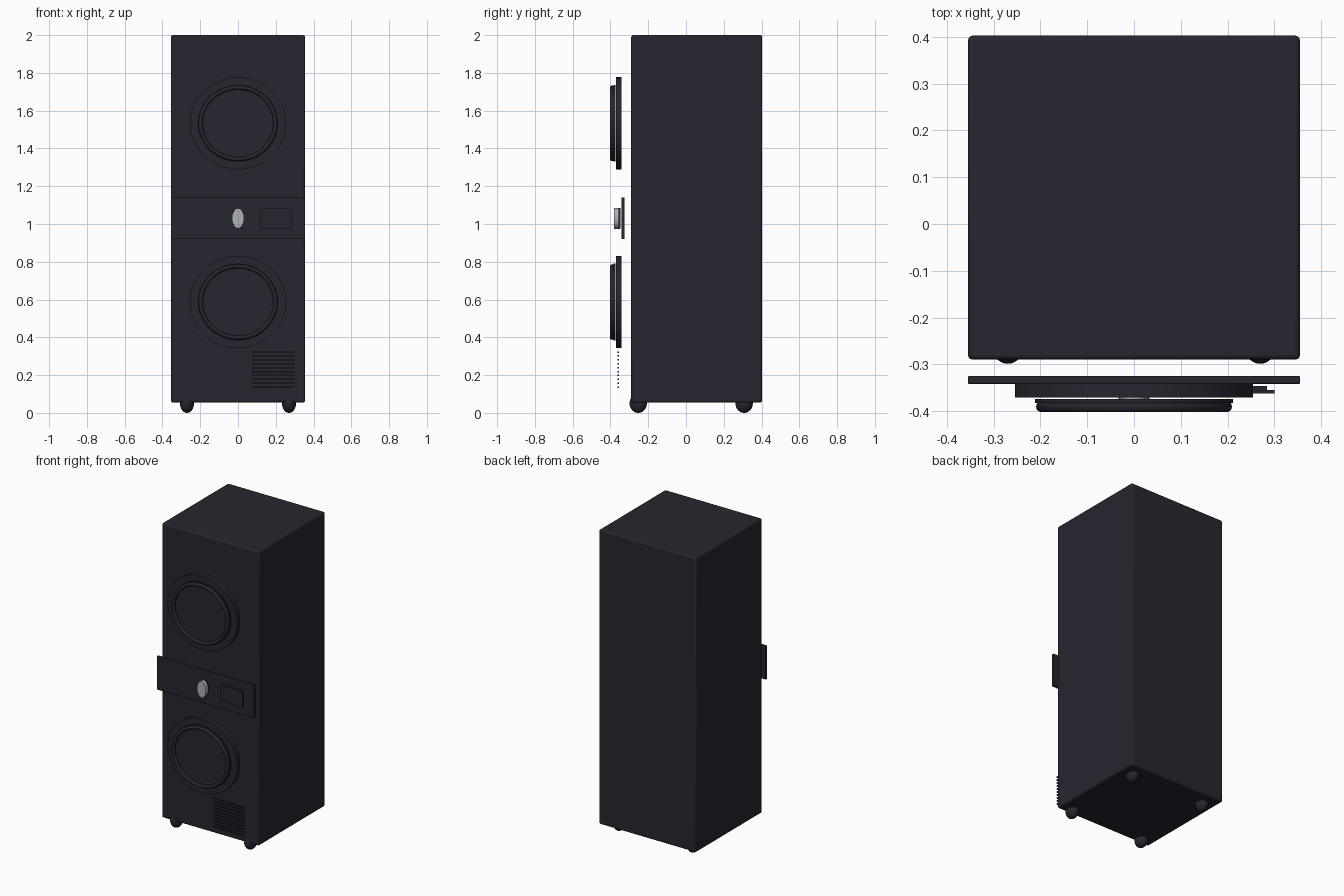
import bpy
import math

default = bpy.data.objects.get("Cube")
if default:
    bpy.data.objects.remove(default, do_unlink=True)


def material(name, rgb, roughness=0.5):
    m = bpy.data.materials.new(name)
    m.use_nodes = True
    m.diffuse_color = (*rgb, 1)
    bsdf = m.node_tree.nodes["Principled BSDF"]
    bsdf.inputs["Base Color"].default_value = (*rgb, 1)
    bsdf.inputs["Roughness"].default_value = roughness
    return m


CHARCOAL = material("dark charcoal", (0.019, 0.019, 0.029))
SILVER = material("silver grey", (0.42, 0.45, 0.47))


def finish(name, mat, smooth=False):
    ob = bpy.context.object
    ob.name = name
    ob.data.materials.append(mat)
    bpy.ops.object.transform_apply(location=False, rotation=True, scale=True)
    if smooth:
        bpy.ops.object.shade_smooth_by_angle(angle=math.radians(35))
    return ob


def box(name, x, y, z, mat=CHARCOAL, bevel=0):
    """Box from its (min, max) extents, with optional rounded edges."""
    spans = (x, y, z)
    bpy.ops.mesh.primitive_cube_add(size=1, location=[(a + b) / 2 for a, b in spans])
    bpy.context.object.scale = [b - a for a, b in spans]
    ob = finish(name, mat)
    if bevel:
        mod = ob.modifiers.new("rounded_edges", "BEVEL")
        mod.width = bevel
        mod.segments = 3
        bpy.ops.object.shade_smooth_by_angle(angle=math.radians(35))
    return ob


def disc(name, center, rx, rz, y, mat=CHARCOAL, sides=64):
    """Oval cylinder whose axis runs front to back."""
    bpy.ops.mesh.primitive_cylinder_add(
        vertices=sides, radius=1, depth=y[1] - y[0], rotation=(math.pi / 2, 0, 0),
        location=(center[0], sum(y) / 2, center[1]))
    bpy.context.object.scale = (rx, rz, 1)
    return finish(name, mat, smooth=True)


# Cabinet
box("cabinet", (-0.355, 0.355), (-0.29, 0.403), (0.055, 2.0), bevel=0.01)

# Round doors: flange, window and rim
for level, z in (("upper", 1.533), ("lower", 0.587)):
    disc(f"{level}_door_flange", (0, z), 0.255, 0.244, (-0.371, -0.341))
    disc(f"{level}_door_window", (0, z), 0.212, 0.203, (-0.383, -0.374))
    bpy.ops.mesh.primitive_torus_add(
        major_radius=0.198, minor_radius=0.0115, major_segments=64, minor_segments=12,
        rotation=(math.pi / 2, 0, 0), location=(0, -0.391, z))
    bpy.context.object.scale = (1, 0.956, 1)
    finish(f"{level}_door_rim", CHARCOAL, smooth=True)

# Control panel with display and dial
box("control_panel", (-0.355, 0.355), (-0.342, -0.325), (0.92, 1.14), bevel=0.002)
box("display", (0.12, 0.284), (-0.357, -0.347), (0.977, 1.085))
disc("dial_base", (0, 1.03), 0.033, 0.056, (-0.358, -0.35))
dial = disc("dial", (0, 1.03), 0.033, 0.056, (-0.382, -0.358), SILVER, sides=48)
# Grip ridges: pull in every second pair of rim points
for v in dial.data.vertices:
    step = round(math.atan2(v.co.z / 0.056, v.co.x / 0.033) / math.tau * 48)
    if step % 2:
        v.co.x *= 0.93
        v.co.z *= 0.93

# Vent slats
for i in range(10):
    z = 0.136 + i * 0.0207
    box(f"vent_slat_{i + 1}", (0.075, 0.3), (-0.363, -0.355), (z - 0.004, z + 0.004))

# Feet
for side, x in (("left", 0.27), ("right", -0.27)):
    for end, y in (("front", -0.253), ("back", 0.308)):
        bpy.ops.mesh.primitive_uv_sphere_add(
            segments=32, ring_count=16, radius=1, location=(x, y, 0.05))
        bpy.context.object.scale = (0.037, 0.046, 0.05)
        finish(f"{end}_{side}_foot", CHARCOAL, smooth=True)
